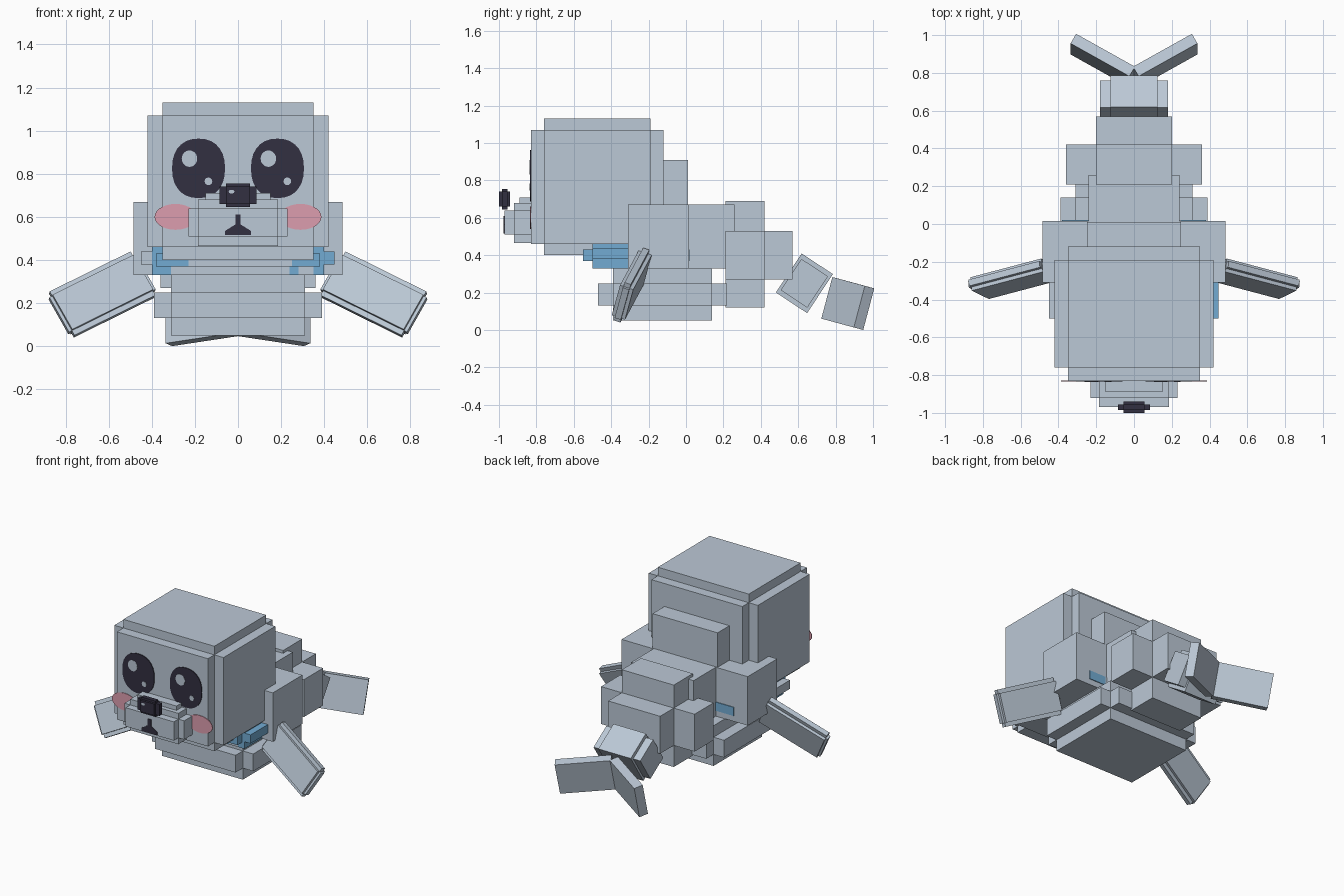
import bpy, bmesh, math
from mathutils import Vector, Matrix

cube = bpy.data.objects.get("Cube")
if cube:
    bpy.data.objects.remove(cube, do_unlink=True)


def material(name, rgb):
    m = bpy.data.materials.new(name)
    m.use_nodes = True
    m.diffuse_color = (*rgb, 1)
    m.node_tree.nodes["Principled BSDF"].inputs["Base Color"].default_value = (*rgb, 1)
    return m


FUR = material("blue_grey_fur", (0.50, 0.58, 0.67))
DARK = material("dark_plum", (0.032, 0.029, 0.052))
BLUE = material("scarf_blue", (0.17, 0.41, 0.65))
PINK = material("blush_pink", (0.72, 0.34, 0.43))


def finish(bm, name, mat):
    bmesh.ops.recalc_face_normals(bm, faces=bm.faces)
    mesh = bpy.data.meshes.new(name)
    bm.to_mesh(mesh)
    bm.free()
    mesh.materials.append(mat)
    ob = bpy.data.objects.new(name, mesh)
    bpy.context.collection.objects.link(ob)
    return ob


def block(name, x, y, z, mat=FUR):
    """Upright box; x is a half width or an (x0, x1) pair."""
    if not isinstance(x, tuple):
        x = (-x, x)
    lo, hi = Vector((x[0], y[0], z[0])), Vector((x[1], y[1], z[1]))
    bm = bmesh.new()
    bmesh.ops.create_cube(bm, size=1, matrix=Matrix.Translation((lo + hi) / 2)
                          @ Matrix.Diagonal((*(hi - lo), 1)))
    return finish(bm, name, mat)


def tilted(name, centre, along, up, size, side=1):
    """Box turned to two axes; side=-1 mirrors it across x."""
    u = Vector(along).normalized()
    v = Vector(up)
    v = (v - u * v.dot(u)).normalized()
    axes = Matrix((u, v, u.cross(v))).transposed().to_4x4()
    bm = bmesh.new()
    bmesh.ops.create_cube(bm, size=1, matrix=Matrix.Diagonal((side, 1, 1, 1))
                          @ Matrix.Translation(centre) @ axes @ Matrix.Diagonal((*size, 1)))
    return finish(bm, name, FUR)


def plate(name, outline, y, mat, depth=0.005):
    """Thin plate facing the front, from (x, z) points."""
    bm = bmesh.new()
    f = bm.faces.new([bm.verts.new((x, y, z)) for x, z in outline])
    r = bmesh.ops.extrude_face_region(bm, geom=[f])
    bmesh.ops.translate(bm, vec=(0, -depth, 0),
                        verts=[g for g in r["geom"] if isinstance(g, bmesh.types.BMVert)])
    return finish(bm, name, mat)


def oval(cx, cz, rx, rz, power=1.0, n=28):
    pts = []
    for i in range(n):
        c, s = math.cos(math.tau * i / n), math.sin(math.tau * i / n)
        pts.append((cx + rx * math.copysign(abs(c) ** power, c),
                    cz + rz * math.copysign(abs(s) ** power, s)))
    return pts


# Head
block("head_core", 0.35, (-0.76, -0.19), (0.40, 1.13))
block("head_front_back", 0.35, (-0.83, -0.12), (0.46, 1.07))
block("head_sides", 0.42, (-0.76, -0.19), (0.46, 1.07))
block("nape", 0.25, (-0.15, 0.01), (0.45, 0.91))

# Muzzle
block("muzzle_cheeks", 0.23, (-0.92, -0.83), (0.51, 0.64))
block("muzzle_front", 0.185, (-0.97, -0.83), (0.51, 0.64))
block("muzzle_middle", 0.185, (-0.92, -0.83), (0.465, 0.68))
block("muzzle_bridge", 0.15, (-0.89, -0.83), (0.465, 0.71))

# Nose
block("nose_wide", 0.085, (-0.985, -0.955), (0.66, 0.74), DARK)
block("nose_deep", 0.055, (-1.0, -0.94), (0.66, 0.74), DARK)
block("nose_tall", 0.055, (-0.985, -0.955), (0.645, 0.755), DARK)
plate("nose_shine", oval(-0.03, 0.717, 0.014, 0.009, n=8), -0.998, FUR, 0.003)

# Painted face
for side, label in ((1, "left"), (-1, "right")):
    cx = 0.183 * side
    plate(label + "_eye", oval(cx, 0.825, 0.123, 0.138, 0.88), -0.83, DARK)
    plate(label + "_eye_shine", oval(cx - 0.042, 0.87, 0.036, 0.038), -0.834, FUR, 0.003)
    plate(label + "_eye_glint", oval(cx + 0.046, 0.765, 0.018, 0.018, n=12), -0.834, FUR, 0.003)
    plate(label + "_blush", oval(0.29 * side, 0.60, 0.097, 0.06), -0.829, PINK)
half_mouth = [(0.012, 0.61), (0.012, 0.565), (0.06, 0.535), (0.06, 0.515)]
plate("mouth", half_mouth + [(-x, z) for x, z in reversed(half_mouth)], -0.97, DARK)

# Scarf band, partly blue
band = [(-0.40, -0.31, BLUE), (-0.31, 0.24, FUR), (0.24, 0.28, BLUE),
        (0.28, 0.35, FUR), (0.35, 0.40, BLUE)]
for i, (x0, x1, mat) in enumerate(band):
    block(f"scarf_band_{i}", (x0, x1), (-0.50, -0.02), (0.33, 0.46), mat)
for x0, x1, mat in ((-0.38, -0.23, BLUE), (-0.23, 0.25, FUR), (0.25, 0.38, BLUE)):
    block("scarf_front_back", (x0, x1), (-0.55, 0.02), (0.37, 0.43), mat)
block("scarf_left_edge", (0.40, 0.447), (-0.50, -0.04), (0.38, 0.44), BLUE)
block("scarf_right_edge", (-0.45, -0.40), (-0.50, -0.04), (0.38, 0.44))

# Body
block("shoulders", 0.485, (-0.31, 0.015), (0.33, 0.67))
block("back", 0.24, (-0.30, 0.26), (0.33, 0.67))
block("belly_core", 0.31, (-0.39, 0.14), (0.05, 0.33))
block("belly_long", 0.31, (-0.47, 0.22), (0.13, 0.25))
block("belly_wide", 0.39, (-0.39, 0.14), (0.13, 0.25))
block("rump", 0.20, (0.21, 0.42), (0.12, 0.69))
block("hips", 0.36, (0.21, 0.42), (0.27, 0.53))
block("tail_base", 0.20, (0.21, 0.57), (0.27, 0.53))

# Tail
slope, rise = (0, 0.83, -0.55), (0, 0.55, 0.83)
tilted("tail_deep", (0, 0.633, 0.25), slope, rise, (0.20, 0.25, 0.25))
tilted("tail_wide", (0, 0.633, 0.25), slope, rise, (0.17, 0.20, 0.36))

# Flippers and tail fins
for side, label in ((1, "left"), (-1, "right")):
    arm = (0.63, -0.29, 0.24)
    along, up = (0.87, -0.23, -0.43), (0.45, 0.22, 0.80)
    tilted(label + "_flipper", arm, along, up, (0.43, 0.24, 0.035), side)
    tilted(label + "_flipper_pad", arm, along, up, (0.43, 0.19, 0.075), side)
    tilted(label + "_flipper_tip", arm, along, up, (0.46, 0.19, 0.035), side)
    tilted(label + "_tail_fin", (0.165, 0.865, 0.142), (0.86, 0.48, -0.13),
           (0, 0.25, 0.95), (0.36, 0.23, 0.06), side)
